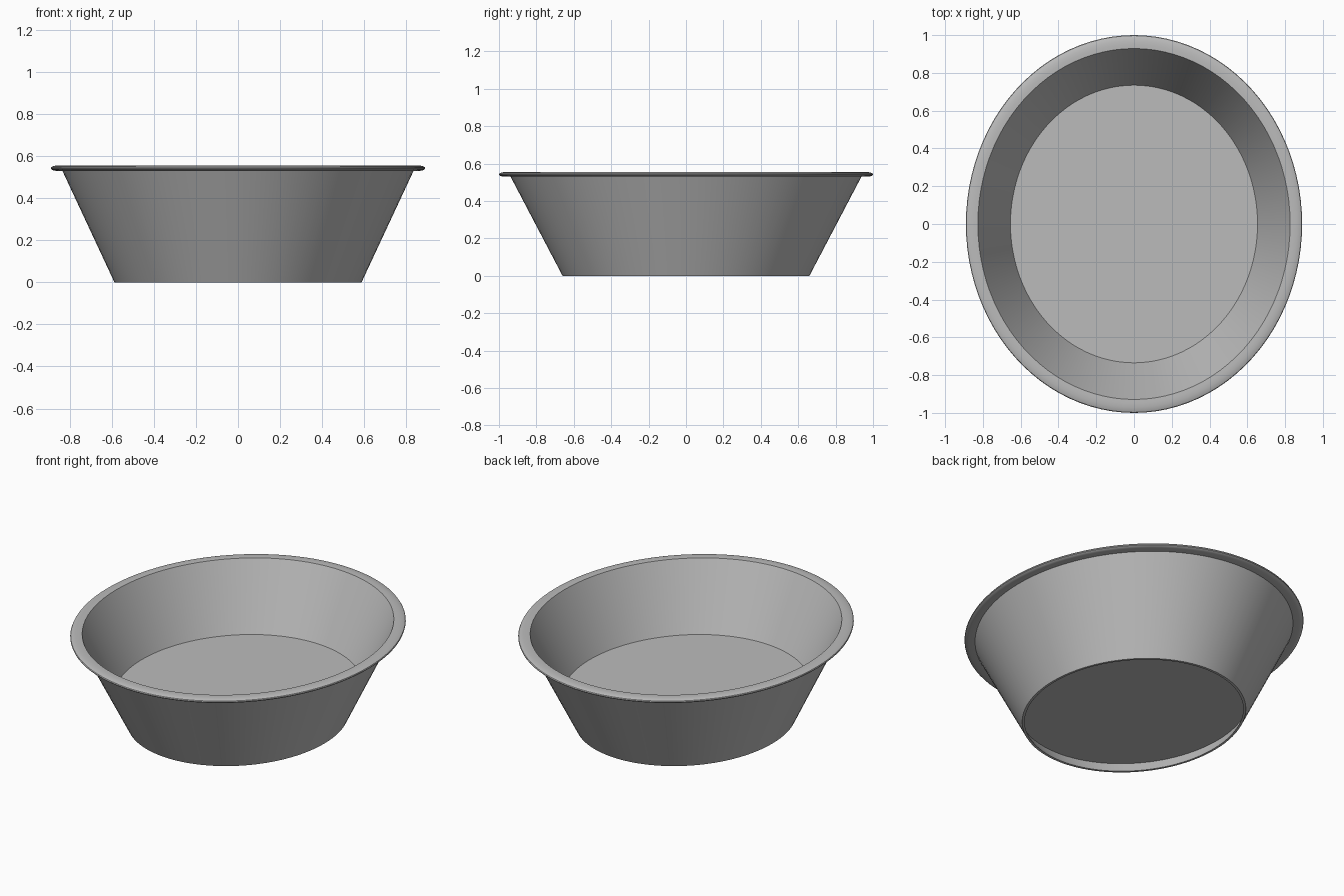
import bpy
import bmesh
from math import cos, sin, tau, radians

default = bpy.data.objects.get("Cube")
if default:
    bpy.data.objects.remove(default, do_unlink=True)

SEGMENTS = 96
X_SCALE = 0.89  # oval: narrower across x than along y


def make_material(name, rgb):
    mat = bpy.data.materials.new(name)
    mat.use_nodes = True
    color = (*rgb, 1.0)
    mat.diffuse_color = color
    mat.node_tree.nodes["Principled BSDF"].inputs["Base Color"].default_value = color
    return mat


def oval_lathe(name, profile, mat, closed=False):
    """Sweep (radius, z) points round an oval; cap the ends unless closed."""
    bm = bmesh.new()
    rings = [[bm.verts.new((r * X_SCALE * cos(tau * i / SEGMENTS),
                            r * sin(tau * i / SEGMENTS), z))
              for i in range(SEGMENTS)] for r, z in profile]
    pairs = list(zip(rings, rings[1:]))
    if closed:
        pairs.append((rings[-1], rings[0]))
    else:
        bm.faces.new(rings[0])
        bm.faces.new(rings[-1])
    for a, b in pairs:
        for i in range(SEGMENTS):
            j = (i + 1) % SEGMENTS
            bm.faces.new((a[i], a[j], b[j], b[i]))
    bmesh.ops.recalc_face_normals(bm, faces=bm.faces)
    mesh = bpy.data.meshes.new(name)
    bm.to_mesh(mesh)
    bm.free()
    mesh.materials.append(mat)
    obj = bpy.data.objects.new(name, mesh)
    bpy.context.collection.objects.link(obj)
    bpy.ops.object.select_all(action="DESELECT")
    obj.select_set(True)
    bpy.context.view_layer.objects.active = obj
    bpy.ops.object.shade_smooth_by_angle(angle=radians(35))
    return obj


grey = make_material("plain grey", (0.5, 0.5, 0.5))

# Bowl: recessed underside, foot, sloping wall, rolled lip, inner wall, raised floor
oval_lathe("basin", [
    (0.68, 0.067), (0.645, 0.0), (0.66, 0.0), (0.938, 0.53),
    (0.975, 0.53), (0.99, 0.533), (0.998, 0.538), (1.0, 0.543),
    (0.997, 0.548), (0.987, 0.552), (0.97, 0.555), (0.95, 0.556),
    (0.929, 0.555), (0.735, 0.175),
], grey)
